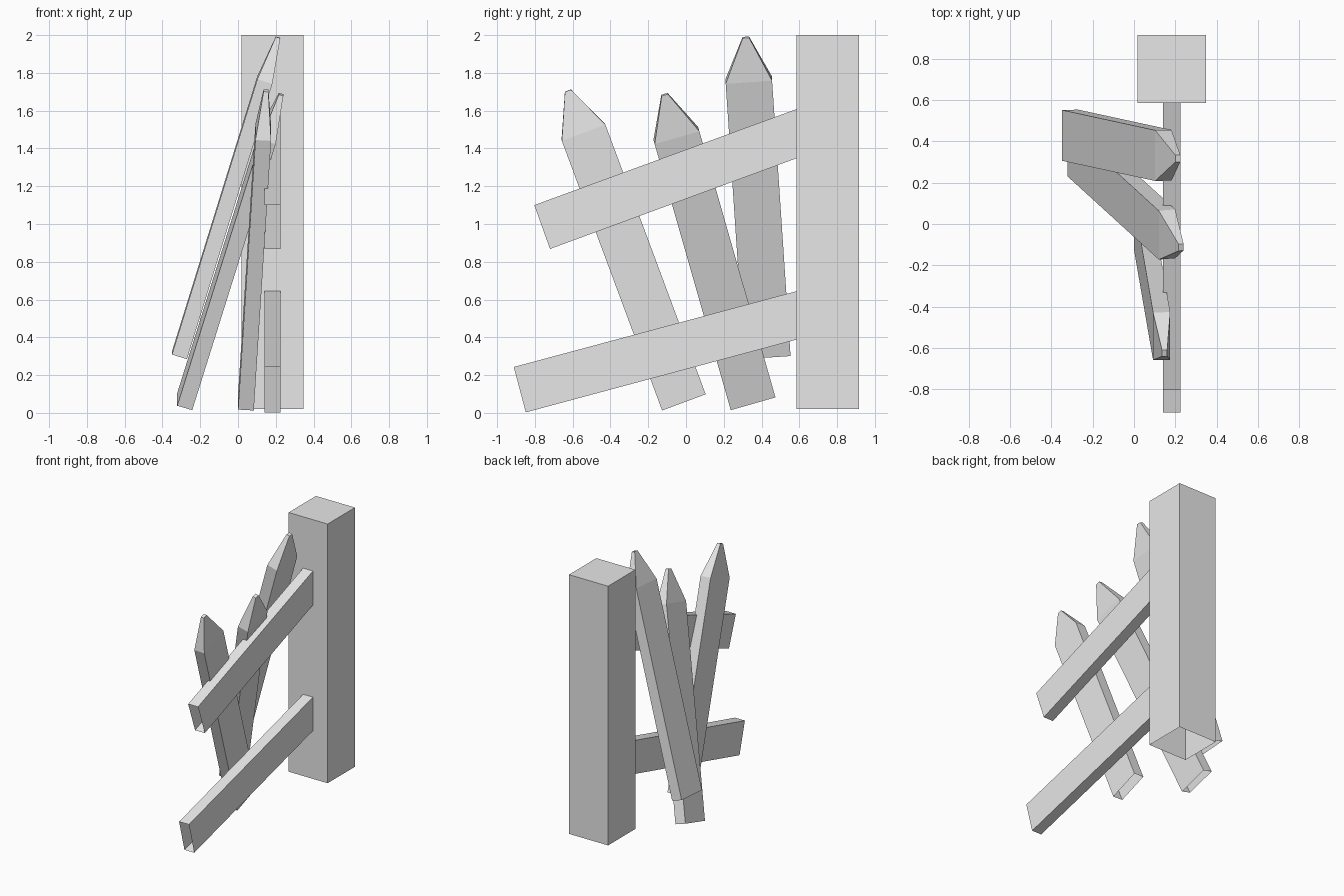
import bpy
import bmesh
from mathutils import Vector

cube = bpy.data.objects.get("Cube")
if cube:
    bpy.data.objects.remove(cube, do_unlink=True)

GREY = (0.8, 0.8, 0.8, 1.0)
mat = bpy.data.materials.new("pale_grey")
mat.use_nodes = True
mat.diffuse_color = GREY
mat.node_tree.nodes["Principled BSDF"].inputs["Base Color"].default_value = GREY


def loft(name, rings, cap=False):
    """Join four-cornered rings into a board with an open start."""
    bm = bmesh.new()
    loops = [[bm.verts.new(p) for p in ring] for ring in rings]
    for a, b in zip(loops, loops[1:]):
        for i in range(4):
            j = (i + 1) % 4
            bm.faces.new((a[i], a[j], b[j], b[i]))
    if cap:
        bm.faces.new(loops[-1])
    mesh = bpy.data.meshes.new(name)
    bm.to_mesh(mesh)
    bm.free()
    mesh.materials.append(mat)
    obj = bpy.data.objects.new(name, mesh)
    bpy.context.collection.objects.link(obj)
    return obj


def ring(centre, u, n):
    return [centre - u - n, centre + u - n, centre + u + n, centre - u + n]


# Square post, open underneath
post_u, post_n = Vector((0.165, 0, 0)), Vector((0, 0.165, 0))
loft("post", [ring(Vector((0.183, 0.75, z)), post_u, post_n) for z in (0.02, 2.0)], cap=True)


# Sagging rails: square-cut open end, vertical joint at the post
def rail(name, low, high, joint_low, joint_high):
    x0, x1 = 0.141, 0.224
    rings = [[(x0, *a), (x0, *b), (x1, *b), (x1, *a)]
             for a, b in ((low, high), (joint_low, joint_high))]
    loft(name, rings)


rail("upper_rail", (-0.72, 0.868), (-0.803, 1.1), (0.585, 1.348), (0.585, 1.608))
rail("lower_rail", (-0.848, 0.003), (-0.912, 0.243), (0.585, 0.388), (0.585, 0.644))


# Leaning pickets with tapered points, open at the foot
def picket(name, foot, tip):
    foot, tip = Vector(foot), Vector(tip)
    axis = (tip - foot).normalized()
    u = Vector((0, axis.z, -axis.y)).normalized()
    n = axis.cross(u)
    wide, thick = u * 0.123, n * 0.0415
    loft(name, [ring(foot, wide, thick),
                ring(foot.lerp(tip, 0.866), wide, thick),
                ring(tip, u * 0.017, n * 0.0125)], cap=True)


picket("back_picket", (-0.31, 0.43, 0.305), (0.212, 0.317, 1.988))
picket("middle_picket", (-0.282, 0.352, 0.06), (0.228, -0.113, 1.686))
picket("front_picket", (0.042, -0.012, 0.058), (0.148, -0.625, 1.706))
